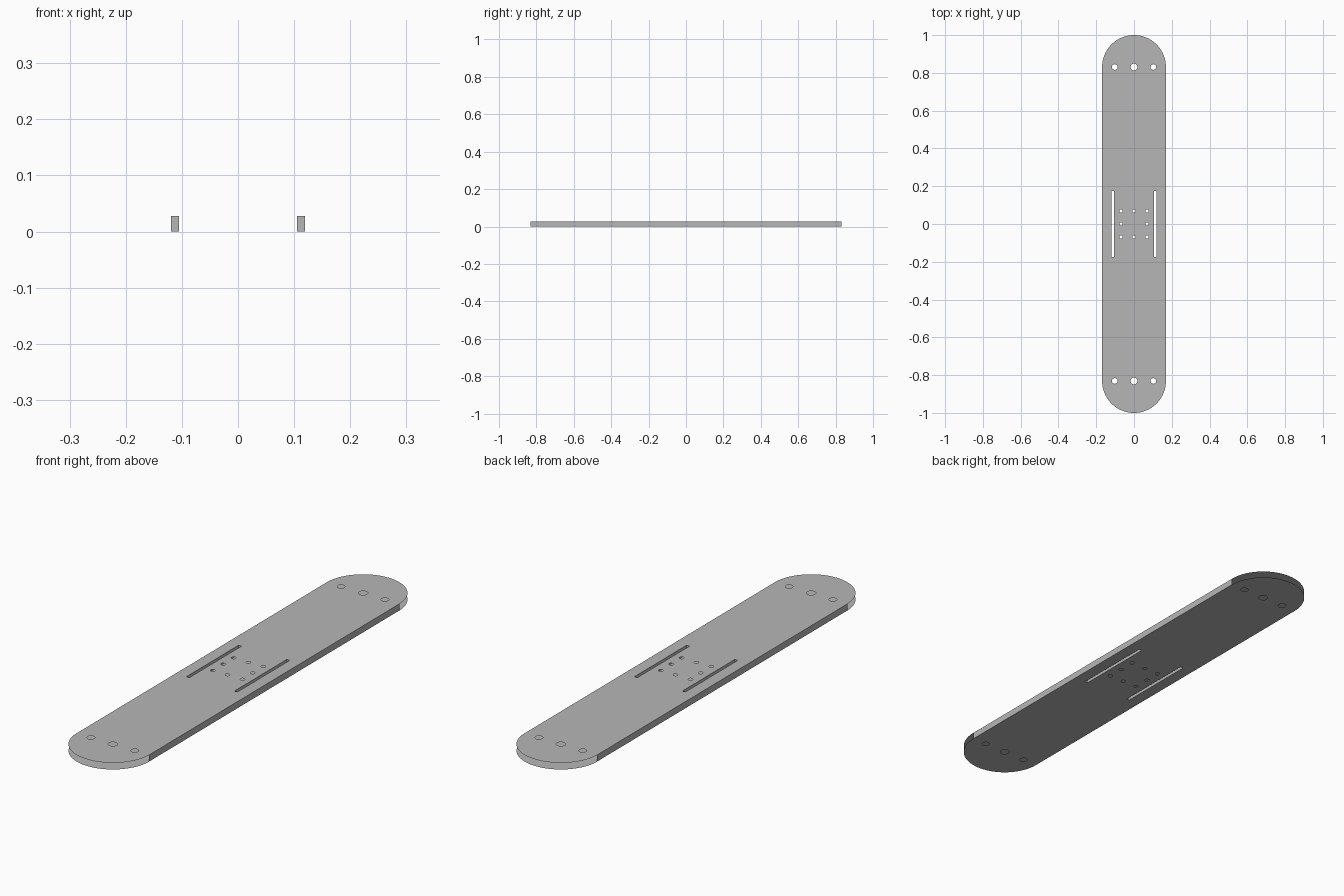
import bpy, bmesh, math

cube = bpy.data.objects.get("Cube")
if cube:
    bpy.data.objects.remove(cube, do_unlink=True)

THICK = 0.028
RADIUS = 0.169
END_Y = 1 - RADIUS

grey = bpy.data.materials.new("plain_grey")
grey.use_nodes = True
colour = (0.47, 0.47, 0.47, 1)
grey.diffuse_color = colour
grey.node_tree.nodes["Principled BSDF"].inputs["Base Color"].default_value = colour


def arc(cx, cy, r, start, sweep, steps):
    return [(cx + r * math.cos(start + sweep * i / steps),
             cy + r * math.sin(start + sweep * i / steps)) for i in range(steps + 1)]


def hole(cx, cy, r, steps=24):
    return arc(cx, cy, r, 0, -2 * math.pi, steps)[:-1]


def slot(cx, half_w=0.007, half_l=0.174):
    return [(cx + sx * half_w, sy * half_l)
            for sx, sy in ((-1, -1), (-1, 1), (1, 1), (1, -1))]


# Rounded outline, counter-clockwise
outline = arc(0, END_Y, RADIUS, 0, math.pi, 48) + arc(0, -END_Y, RADIUS, math.pi, math.pi, 48)
loops = [outline]

# Two long slots beside the centre
loops += [slot(side * 0.112) for side in (-1, 1)]

# Three mounting holes at each end
for end in (-1, 1):
    for x, r in ((-0.102, 0.015), (0, 0.018), (0.102, 0.015)):
        loops.append(hole(x, end * END_Y, r))

# Ring of eight small holes around the centre
for i in (-1, 0, 1):
    for j in (-1, 0, 1):
        if i or j:
            loops.append(hole(i * 0.069, j * 0.069, 0.009))


def make_object(name, bm):
    mesh = bpy.data.meshes.new(name)
    bm.to_mesh(mesh)
    bm.free()
    mesh.materials.append(grey)
    obj = bpy.data.objects.new(name, mesh)
    bpy.context.collection.objects.link(obj)


# Top and bottom skins with the openings cut out
def skin(name, z, up):
    bm = bmesh.new()
    for loop in loops:
        verts = [bm.verts.new((x, y, z)) for x, y in loop]
        for a, b in zip(verts, verts[1:] + verts[:1]):
            bm.edges.new((a, b))
    bmesh.ops.triangle_fill(bm, use_beauty=True, use_dissolve=False,
                            edges=bm.edges[:], normal=(0, 0, up))
    for face in bm.faces:
        face.normal_update()
        if face.normal.z * up < 0:
            face.normal_flip()
    make_object(name, bm)


skin("top_skin", THICK, 1)
skin("bottom_skin", 0, -1)


# Walls stand only on the straight edges; the round ends and holes stay open
def walls(name, wall_loops):
    bm = bmesh.new()
    for loop in wall_loops:
        for a, b in zip(loop, loop[1:] + loop[:1]):
            if min(abs(a[0] - b[0]), abs(a[1] - b[1])) < 1e-5:
                bm.faces.new([bm.verts.new((*p, z)) for p, z in
                              ((a, 0), (b, 0), (b, THICK), (a, THICK))])
    make_object(name, bm)


walls("side_walls", loops[:1])
walls("slot_walls", loops[1:3])
